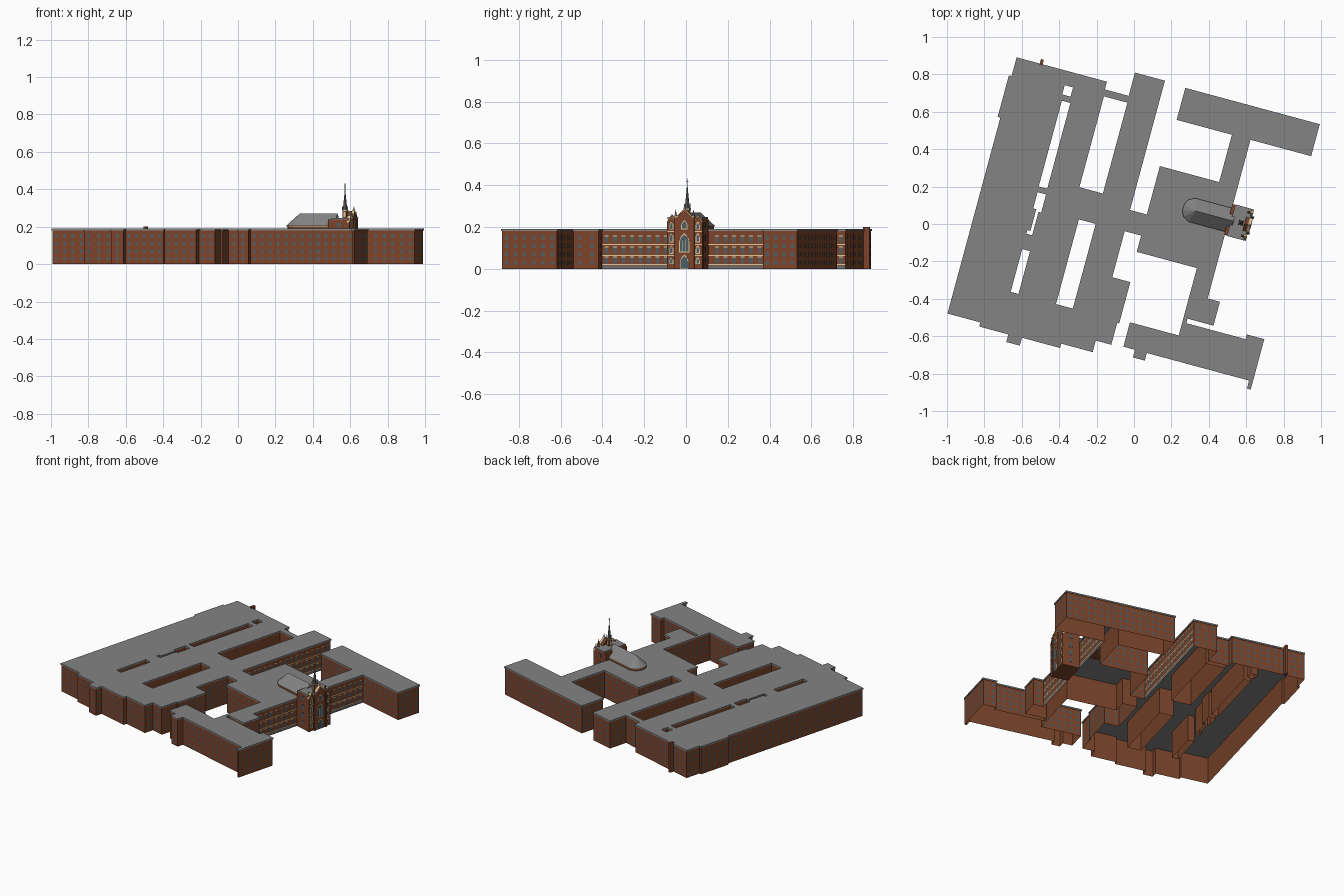
import bpy, bmesh, math
from mathutils import Vector
from mathutils.geometry import tessellate_polygon

if "Cube" in bpy.data.objects:
    bpy.data.objects.remove(bpy.data.objects["Cube"])

ANGLE = -math.radians(15.1)      # whole complex is turned on the site


def material(name, rgb):
    m = bpy.data.materials.new(name)
    m.diffuse_color = (*rgb, 1)
    m.use_nodes = True
    m.node_tree.nodes["Principled BSDF"].inputs["Base Color"].default_value = m.diffuse_color
    return m


BRICK = material("red_brick", (0.2, 0.058, 0.024))
ROOF = material("grey_roof", (0.23, 0.23, 0.23))
GLASS = material("blue_grey_glass", (0.07, 0.11, 0.13))
CREAM = material("cream_stone", (0.72, 0.58, 0.32))
STONE = material("grey_stone", (0.16, 0.15, 0.15))


def make(name, mat, verts, faces, fix_normals=True):
    me = bpy.data.meshes.new(name)
    me.from_pydata([tuple(v) for v in verts], [], faces)
    if fix_normals:
        bm = bmesh.new()
        bm.from_mesh(me)
        bmesh.ops.recalc_face_normals(bm, faces=bm.faces)
        bm.to_mesh(me)
        bm.free()
    me.materials.append(mat)
    ob = bpy.data.objects.new(name, me)
    ob.rotation_euler.z = ANGLE
    bpy.context.collection.objects.link(ob)
    return ob


def extrude(name, mat, low, high):
    """Solid between two matching rings of 3D points."""
    n = len(low)
    faces = [(i, (i + 1) % n, n + (i + 1) % n, n + i) for i in range(n)]
    faces += [tuple(range(n))[::-1], tuple(range(n, 2 * n))]
    return make(name, mat, list(low) + list(high), faces)


def box(name, mat, u0, u1, v0, v1, z0, z1):
    ring = [(u0, v0), (u1, v0), (u1, v1), (u0, v1)]
    return extrude(name, mat, [(*p, z0) for p in ring], [(*p, z1) for p in ring])


def prism(name, mat, profile, u0, u1):
    """Profile in (v, z) pushed along u."""
    return extrude(name, mat, [(u0, *p) for p in profile], [(u1, *p) for p in profile])


def spike(name, mat, u, v, r, z0, z1, sides=8):
    ring = [(u + r * math.cos(2 * math.pi * (i + .5) / sides),
             v + r * math.sin(2 * math.pi * (i + .5) / sides), z0) for i in range(sides)]
    faces = [(i, (i + 1) % sides, sides) for i in range(sides)] + [tuple(range(sides))[::-1]]
    return make(name, mat, ring + [(u, v, z1)], faces)


def corners(path):
    """Right-angled loop given as alternating u, v values."""
    n = len(path)
    return [Vector((path[i], path[(i + 1) % n]) if i % 2 == 0 else (path[(i + 1) % n], path[i]))
            for i in range(n)]


def edges(loop):
    for i, p in enumerate(loop):
        q = loop[(i + 1) % len(loop)]
        d = (q - p).normalized()
        yield p, d, Vector((-d.y, d.x)), (q - p).length


def offset(loop, amount):
    nrm = [e[2] for e in edges(loop)]
    return [p + (nrm[i - 1] + nrm[i]) * amount for i, p in enumerate(loop)]


# Footprint of the wings and the courtyards
OUTLINE = corners([
    -.838, .697, -.338, .654, -.206, .783, -.04, .067, .053, .335, .381, .597, .075, .774,
    .82, .597, .484, -.282, .552, -.414, .408, -.439, .736, -.413, .833, -.692, .812, -.648,
    .246, -.69, .18, -.648, .116, -.513, .386, -.14, .053, -.05, -.038, -.305, .062, -.534,
    .051, -.655, -.035, -.719, -.209, -.743, -.42, -.787, -.495, -.745, -.656, -.722,
    -.838, .363, -.853, .593])
COURTS = [corners(c) for c in (
    [-.333, .114, -.203, .617], [-.291, -.522, -.198, -.053], [-.544, .061, -.497, .536],
    [-.551, .569, -.505, .62], [-.542, -.522, -.499, -.285],
    [-.542, -.2, -.51, -.07, -.495, .03, -.542, -.06, -.525, -.18])]
H0, H1 = .18, .19


class Plates:
    """Collects flat upright panels into one object."""
    def __init__(self):
        self.v, self.f = [], []

    def add(self, p, d, n, s0, s1, z0, z1, off=0):
        k = len(self.v)
        for s, z in ((s1, z0), (s0, z0), (s0, z1), (s1, z1)):
            self.v.append((*(p + d * s + n * off), z))
        self.f.append((k, k + 1, k + 2, k + 3))

    def done(self, name, mat):
        make(name, mat, self.v, self.f, False)


# Brick walls, windows, and the banded stone trim of the east facades
walls, court_walls, glass, trim, plinth = (Plates() for _ in range(5))
TOWER_V = (.06, .25)
for p, d, n, length in edges(offset(OUTLINE, -.004)):
    walls.add(p, d, n, 0, length, 0, H0)
    count = int(length / .042)
    grand = n.x > .9 and length > .5 and (abs(p.x - .48) < .01 or abs(p.x + .044) < .01)
    rows = ((.026, .054), (.073, .102), (.125, .155)) if grand else \
        ((.02, .038), (.06, .08), (.1, .12), (.14, .16))
    for i in range(count):
        s = length * (i + .5) / count
        if abs(p.x - .48) < .01 and grand and TOWER_V[0] < (p + d * s).y < TOWER_V[1]:
            continue
        for z0, z1 in rows:
            glass.add(p, d, n, s - .007, s + .007, z0, z1, .002)
            if grand:
                trim.add(p, d, n, s - .01, s + .01, z1, z1 + .004, .003)
    if grand:
        plinth.add(p, d, n, 0, length, 0, .016, .002)
        for z in (.018, .062, .114):
            trim.add(p, d, n, 0, length, z, z + .004, .0025)
for c in COURTS:
    for p, d, n, length in edges(c):
        court_walls.add(p, d, n, 0, length, 0, H0)
walls.done("outer_walls", BRICK)
court_walls.done("courtyard_walls", BRICK)
glass.done("windows", GLASS)
trim.done("facade_stone_bands", CREAM)
plinth.done("facade_plinth", STONE)

# Flat roof slab with courtyard openings
loops = [OUTLINE] + COURTS
flat = [p for lp in loops for p in lp]
tris = tessellate_polygon([[Vector((p.x, p.y, 0)) for p in lp] for lp in loops])
N = len(flat)
faces = [tuple(t) for t in tris] + [tuple(i + N for i in t) for t in tris]
start = 0
for lp in loops:
    m = len(lp)
    faces += [(start + i, start + (i + 1) % m, N + start + (i + 1) % m, N + start + i)
              for i in range(m)]
    start += m
make("flat_roof", ROOF, [(*p, H0) for p in flat] + [(*p, H1) for p in flat], faces)

# Small chimney on the north wall
box("north_chimney", BRICK, -.71, -.694, .69, .722, 0, .2)

# Chapel: low walls, cornice and a gabled roof with a rounded apse
CV = .153
half = [(.51, .062), (.285, .062), (.25, .044), (.236, .016)]
plan = half + [(u, -v) for u, v in reversed(half)]


def ring(z, grow=0):
    return [(u - (grow if u < .5 else 0), CV + v * (1 + grow * 12), z) for u, v in plan]


extrude("chapel_walls", BRICK, ring(.18), ring(.202))
extrude("chapel_cornice", CREAM, ring(.202, .003), ring(.206, .003))
make("chapel_roof", ROOF, ring(.206, .005) + [(.51, CV, .27), (.3, CV, .27)],
     [(0, 1, 9, 8), (1, 2, 9), (2, 3, 9), (3, 4, 9), (4, 5, 9), (5, 6, 9), (6, 7, 8, 9),
      (7, 0, 8), tuple(range(7, -1, -1))])

# Entrance tower block
TV = .155
box("tower_block", BRICK, .48, .592, TV - .085, TV + .085, 0, .238)
box("tower_roof", ROOF, .496, .59, TV - .087, TV + .087, .238, .247)


def gable(name, v, w, eave, peak, u1):
    """Gabled front with a cream coping."""
    prism(name, BRICK, [(v - w, 0), (v + w, 0), (v + w, eave), (v, peak), (v - w, eave)], .57, u1)
    prism(name + "_coping", CREAM,
          [(v - w, eave), (v, peak), (v + w, eave), (v + w, eave + .005), (v, peak + .006),
           (v - w, eave + .005)], u1 - .014, u1 + .002)


def arch(name, mat, v, w, z0, z1, u0, u1):
    """Pointed arch panel."""
    h = z1 - w * 1.6
    prism(name, mat, [(v - w, z0), (v + w, z0), (v + w, h), (v + w * .62, h + w),
                      (v, z1), (v - w * .62, h + w), (v - w, h)], u0, u1)


def framed(name, v, w, z0, z1, u):
    arch(name + "_frame", CREAM, v, w + .004, z0 - .003, z1 + .006, u - .002, u + .0015)
    arch(name + "_glass", GLASS, v, w, z0, z1, u - .002, u + .003)


gable("centre_gable", TV, .044, .24, .284, .604)
framed("main_door", TV, .018, .003, .062, .604)
framed("great_window", TV, .022, .082, .165, .604)
for k in (-1, 1):
    arch("window_mullion", CREAM, TV + k * .008, .0015, .082, .14, .606, .608)
framed("upper_window", TV, .012, .192, .228, .604)
spike("gable_finial", CREAM, .6, TV, .006, .286, .312)
for side in (-1, 1):
    v = TV + side * .065
    gable("side_gable", v, .022, .222, .255, .598)
    for z0, z1 in ((.025, .05), (.075, .105), (.13, .165), (.19, .22)):
        framed("side_window", v, .006, z0, z1, .598)
    for z in (.062, .114, .176):
        box("side_band", CREAM, .59, .6, v - .022, v + .022, z, z + .004)
    # Buttress and pinnacle beside the centre bay
    b = TV + side * .044
    box("buttress", BRICK, .59, .609, b - .005, b + .005, 0, .25)
    spike("pinnacle", STONE, .6, b, .008, .25, .285, 4)
    box("buttress_cap", CREAM, .59, .611, b - .006, b + .006, .246, .25)
    # Glazing on the tower flanks
    e = TV + side * .086
    for z0, z1 in ((.03, .055), (.08, .11), (.135, .165), (.195, .22)):
        box("flank_window", GLASS, .53, .55, e - .0012, e + .0012, z0, z1)

# Spire with belfry and cross
SU = .551
box("belfry", BRICK, SU - .012, SU + .012, TV - .012, TV + .012, .245, .285)
for a, b in ((.0135, .005), (.005, .0135)):
    box("belfry_louvre", CREAM, SU - a, SU + a, TV - b, TV + b, .253, .278)
box("belfry_cornice", CREAM, SU - .014, SU + .014, TV - .014, TV + .014, .285, .289)
for i in (-1, 1):
    for j in (-1, 1):
        spike("belfry_pinnacle", STONE, SU + i * .011, TV + j * .011, .004, .289, .318, 4)
spike("spire", STONE, SU, TV, .012, .289, .412)
box("cross_post", STONE, SU - .0015, SU + .0015, TV - .0015, TV + .0015, .4, .432)
box("cross_arm", STONE, SU - .0015, SU + .0015, TV - .006, TV + .006, .418, .421)
